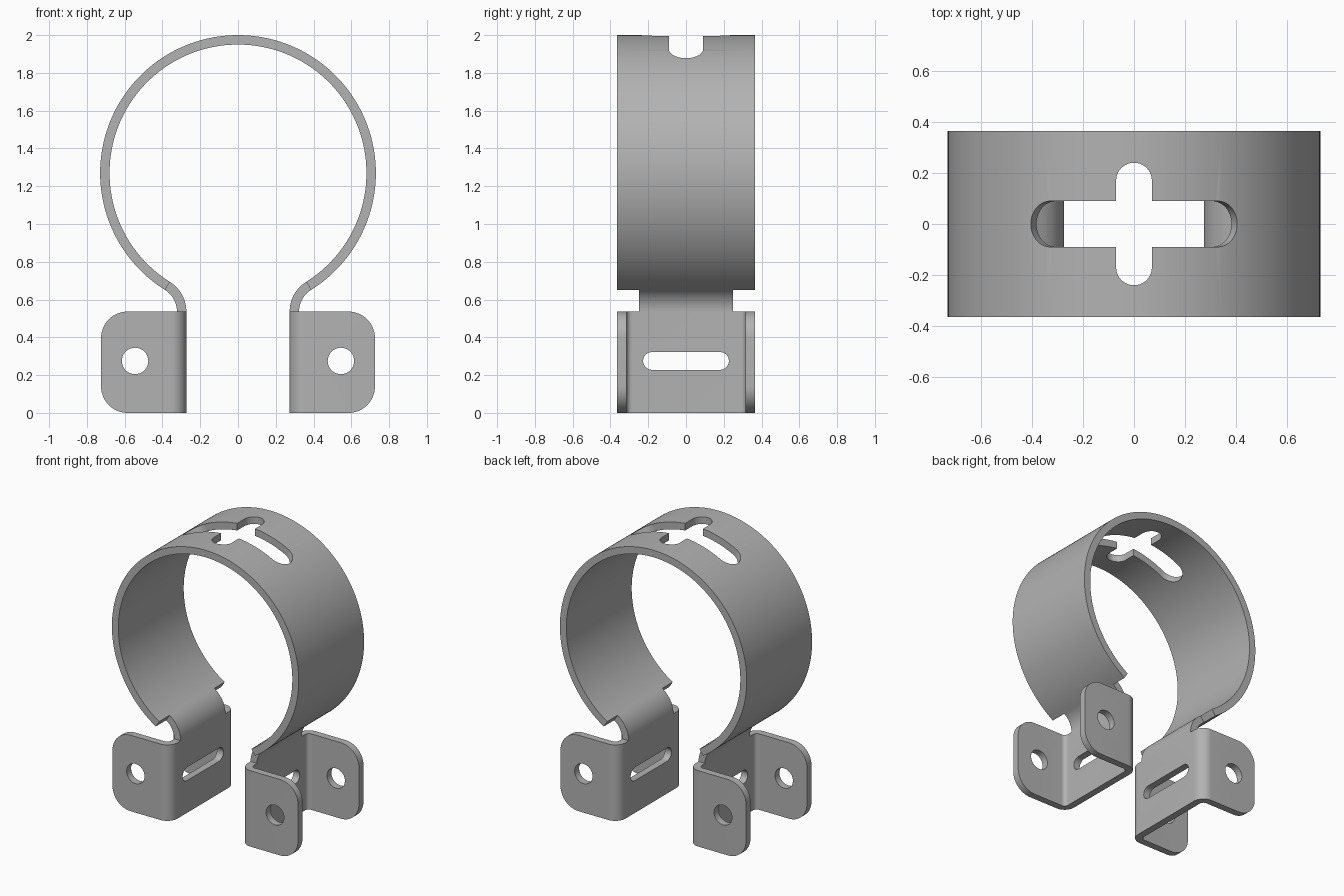
import bpy, bmesh
from math import sin, cos, radians, pi
from mathutils import Vector

if "Cube" in bpy.data.objects:
    bpy.data.objects.remove(bpy.data.objects["Cube"])

T = 0.05                        # sheet thickness
R = 0.73                        # ring outer radius
CZ = 1.27                       # ring centre height
W = 0.365                       # half width of the strap
END = radians(32)               # ring opening, half angle
BEND = 0.135                    # neck bend radius
NX = (R + BEND) * sin(END)      # neck bend centre
NZ = CZ - (R + BEND) * cos(END)
WEB = NX - BEND - T             # inner face of the bracket web
TIP = 0.725                     # flange tip

steel = bpy.data.materials.new("Grey steel")
steel.use_nodes = True
grey = (0.45, 0.45, 0.45, 1)
steel.diffuse_color = grey
steel.node_tree.nodes["Principled BSDF"].inputs["Base Color"].default_value = grey


def in_xz(a, b, h):
    return Vector((a, h, b))


def in_yz(a, b, h):
    return Vector((h, a, b))


def in_xy(a, b, h):
    return Vector((a, b, h))


def radial(angle):
    """Place a flat outline square to the ring radius at this angle from the top."""
    out = Vector((sin(angle), 0, cos(angle)))
    along = Vector((cos(angle), 0, -sin(angle)))
    return lambda a, b, h: Vector((0, b, CZ)) + along * a + out * h


def arc(cx, cy, r, start, stop, n):
    steps = [radians(start + (stop - start) * i / n) for i in range(n + 1)]
    return [(cx + r * cos(t), cy + r * sin(t)) for t in steps]


def capsule(length, r, cy=0, upright=False):
    pts = arc(length, 0, r, -90, 90, 20) + arc(-length, 0, r, 90, 270, 20)
    return [(-y, x + cy) if upright else (x, y + cy) for x, y in pts]


def make(name, bm):
    bmesh.ops.recalc_face_normals(bm, faces=bm.faces)
    mesh = bpy.data.meshes.new(name)
    bm.to_mesh(mesh)
    bm.free()
    mesh.materials.append(steel)
    obj = bpy.data.objects.new(name, mesh)
    bpy.context.scene.collection.objects.link(obj)
    return obj


def prism(name, outline, place, low, high):
    bm = bmesh.new()
    a = [bm.verts.new(place(*p, low)) for p in outline]
    b = [bm.verts.new(place(*p, high)) for p in outline]
    bm.faces.new(a)
    bm.faces.new(b)
    for i in range(len(a)):
        j = (i + 1) % len(a)
        bm.faces.new((a[i], a[j], b[j], b[i]))
    return make(name, bm)


def strip(name, inner, outer, place, low, high):
    """Bent sheet between two matching paths."""
    bm = bmesh.new()
    rows = [[bm.verts.new(place(*p, h)) for p, h in
             ((i, low), (o, low), (o, high), (i, high))] for i, o in zip(inner, outer)]
    for p, q in zip(rows, rows[1:]):
        for k in range(4):
            m = (k + 1) % 4
            bm.faces.new((p[k], p[m], q[m], q[k]))
    bm.faces.new(rows[0])
    bm.faces.new(rows[-1])
    return make(name, bm)


def boolean(obj, cutter, operation="DIFFERENCE"):
    cutter.hide_render = True
    mod = obj.modifiers.new("Cut", "BOOLEAN")
    mod.operation = operation
    mod.solver = "EXACT"
    mod.object = cutter


def finish(obj, cutters=(), mirror=False):
    """Bake the modifiers, drop the cutters and shade."""
    if mirror:
        mod = obj.modifiers.new("Mirror", "MIRROR")
        mod.use_mirror_merge = False
    graph = bpy.context.evaluated_depsgraph_get()
    graph.update()
    mesh = bpy.data.meshes.new_from_object(obj.evaluated_get(graph))
    obj.modifiers.clear()
    obj.data = mesh
    for c in cutters:
        bpy.data.objects.remove(c)
    bpy.ops.object.select_all(action="DESELECT")
    obj.select_set(True)
    bpy.context.view_layer.objects.active = obj
    bpy.ops.object.shade_smooth_by_angle(angle=radians(30))


# Ring strap with a cross-shaped opening at the top
ring = strip("ring_strap", arc(0, CZ, R - T, -58, 238, 148),
             arc(0, CZ, R, -58, 238, 148), in_xz, -W, W)
SLOT = 0.464
wedge = [(s * r * sin(SLOT), CZ + r * cos(SLOT)) for s, r in
         ((-1, 0.5), (1, 0.5), (1, 1), (-1, 1))]
cutters = [prism("long_slot_cutter", wedge, in_xz, -0.09, 0.09),
           prism("cross_slot_cutter", capsule(0.17, 0.07, upright=True), radial(0), 0.5, 0.9)]
for side in (-1, 1):
    cutters.append(prism("slot_end_cutter", arc(0, 0, 0.09, 0, 360, 40)[:-1],
                         radial(side * SLOT), 0.55, 0.9))
for c in cutters:
    boolean(ring, c)
finish(ring, cutters)

# Narrow curved necks joining the ring to the brackets
neck = strip("necks", arc(NX, NZ, BEND, 122, 180, 16),
             arc(NX, NZ, BEND + T, 122, 180, 16), in_xz, -0.25, 0.25)
finish(neck, mirror=True)


# Channel brackets: slotted web and two drilled flanges with round corners
def channel(r):
    c, e = WEB + 0.08, W - 0.08
    return ([(TIP + 0.1, e + r)] + arc(c, e, r, 90, 180, 12)
            + arc(c, -e, r, 180, 270, 12) + [(TIP + 0.1, -e - r)])


bracket = strip("brackets", channel(0.08 - T), channel(0.08), in_xy, -0.1, NZ + 0.1)
CR = 0.14
outline = ([(0.1, NZ), (0.1, 0)] + arc(TIP - CR, CR, CR, -90, 0, 14)
           + arc(TIP - CR, NZ - CR, CR, 0, 90, 14))
trim = prism("bracket_trim", outline, in_xz, -0.5, 0.5)
hole = prism("bolt_hole_cutter", arc(0.545, 0.275, 0.07, 0, 360, 40)[:-1], in_xz, -0.6, 0.6)
slot = prism("web_slot_cutter", capsule(0.18, 0.047, 0.275), in_yz, 0.2, 0.4)
boolean(bracket, trim, "INTERSECT")
boolean(bracket, hole)
boolean(bracket, slot)
finish(bracket, (trim, hole, slot), mirror=True)
